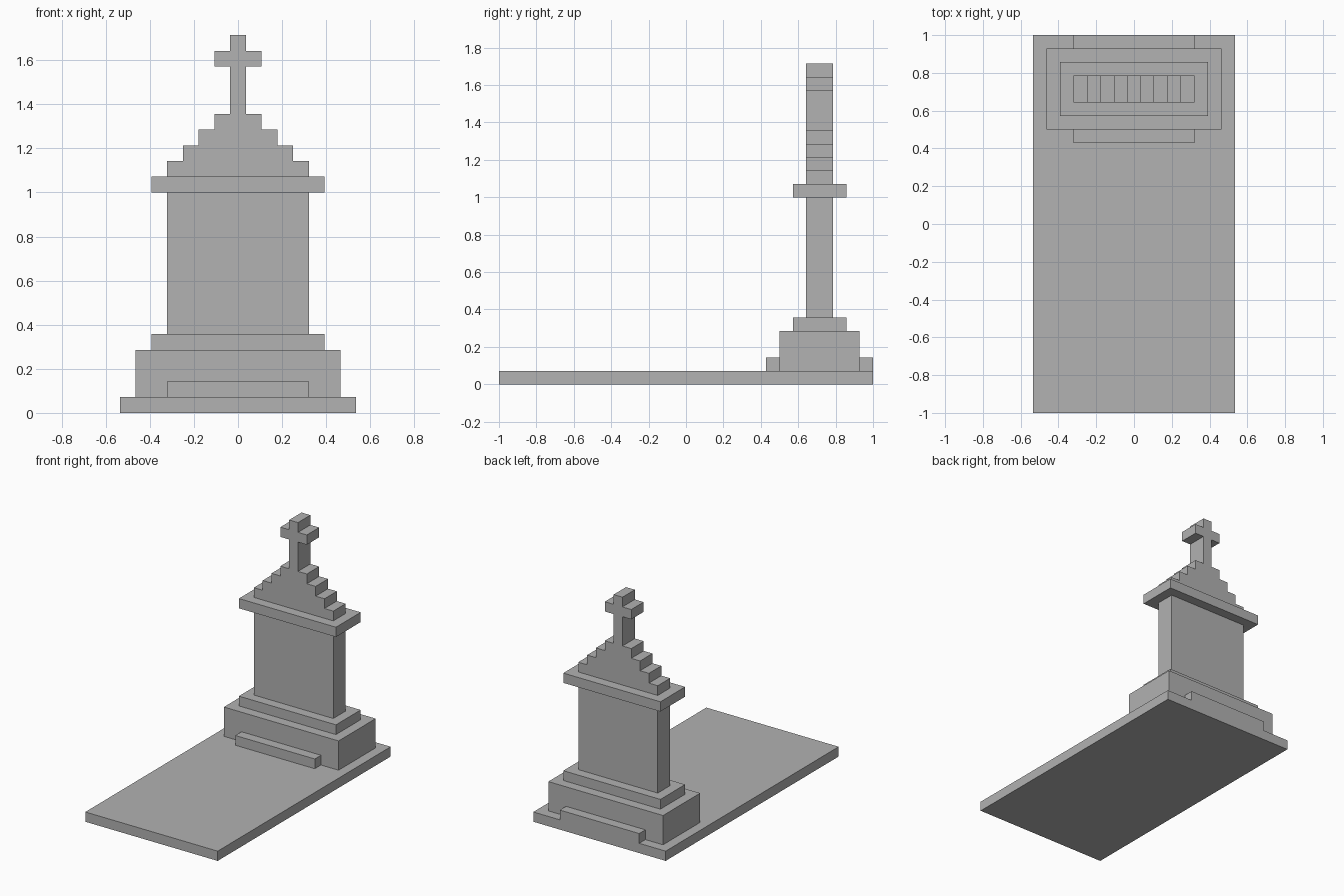
import bpy
import bmesh

if "Cube" in bpy.data.objects:
    bpy.data.objects.remove(bpy.data.objects["Cube"])

U = 2 / 28          # one building module
CENTRE_Y = 10       # depth centre of the monument, in modules

stone = bpy.data.materials.new("grey stone")
stone.use_nodes = True
grey = (0.445, 0.445, 0.445, 1)
stone.diffuse_color = grey
bsdf = next(n for n in stone.node_tree.nodes if n.type == "BSDF_PRINCIPLED")
bsdf.inputs["Base Color"].default_value = grey
bsdf.inputs["Roughness"].default_value = 0.9


def prism(name, half_profile, depth, y=CENTRE_Y):
    """Mirror a right-hand (x, z) outline and extrude it along y, in modules."""
    outline = half_profile + [(-x, z) for x, z in reversed(half_profile)]
    bm = bmesh.new()
    face = bm.faces.new([bm.verts.new((x * U, (y - depth / 2) * U, z * U))
                         for x, z in outline])
    grown = bmesh.ops.extrude_face_region(bm, geom=[face])
    moved = [v for v in grown["geom"] if isinstance(v, bmesh.types.BMVert)]
    bmesh.ops.translate(bm, verts=moved, vec=(0, depth * U, 0))
    bmesh.ops.recalc_face_normals(bm, faces=bm.faces)
    mesh = bpy.data.meshes.new(name)
    bm.to_mesh(mesh)
    bm.free()
    mesh.materials.append(stone)
    obj = bpy.data.objects.new(name, mesh)
    bpy.context.collection.objects.link(obj)
    return obj


def block(name, width, depth, bottom, top, y=CENTRE_Y):
    return prism(name, [(width / 2, bottom), (width / 2, top)], depth, y)


# Ground slab and stacked base
block("ground_slab", 15, 28, 0, 1, y=0)
block("base_block", 13, 6, 1, 4)
block("plinth", 11, 4, 4, 5)

# Low steps against the front and back of the base
for name, side in (("front_step", -1), ("back_step", 1)):
    block(name, 9, 1, 1, 2, y=CENTRE_Y + side * 3.5)

# Upright tablet and its cornice
block("tablet", 9, 2, 5, 14)
block("cornice", 11, 4, 14, 15)

# Stepped pediment
steps = []
for i, width in enumerate((9, 7, 5, 3)):
    steps += [(width / 2, 15 + i), (width / 2, 16 + i)]
prism("stepped_pediment", steps, 2)

# Cross on top
prism("cross", [(0.5, 19), (0.5, 22), (1.5, 22), (1.5, 23), (0.5, 23), (0.5, 24)], 2)
